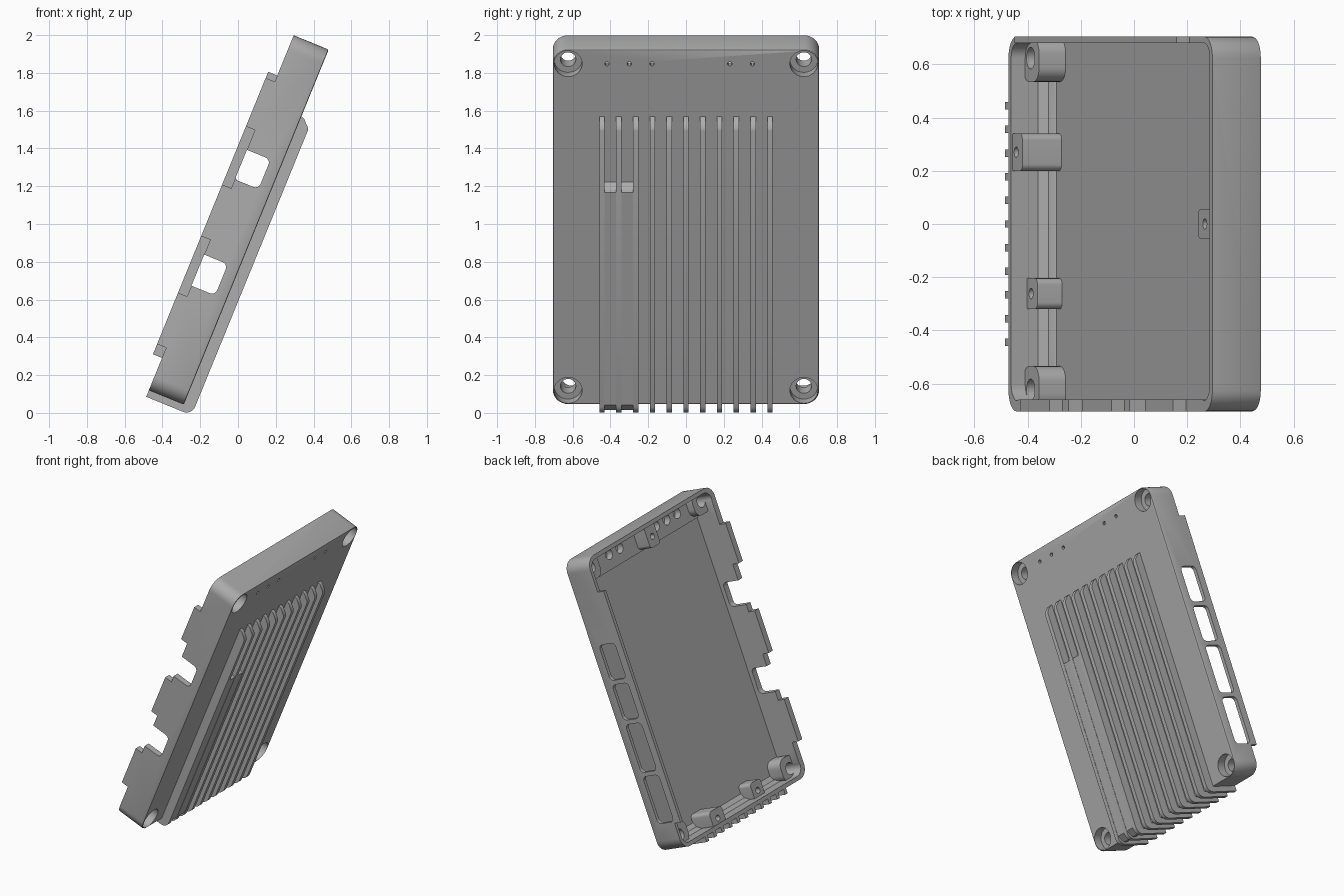
import bpy, bmesh, math
from mathutils import Matrix

if "Cube" in bpy.data.objects:
    bpy.data.objects.remove(bpy.data.objects["Cube"])

# One plain grey material
grey = bpy.data.materials.new("grey_plastic")
grey.use_nodes = True
COLOUR = (0.42, 0.42, 0.42, 1)
grey.diffuse_color = COLOUR
grey.node_tree.nodes["Principled BSDF"].inputs["Base Color"].default_value = COLOUR

# Local frame: x = depth (0 is the finned face), y = width, z = length
TILT = Matrix.Translation((-0.287, 0, 0.044)) @ Matrix.Rotation(math.radians(22.2), 4, 'Y')
HALF, LENGTH, RIM, LIP = 0.705, 2.03, -0.2, -0.252
parts = []


def rounded(a0, a1, b0, b1, r, steps=8):
    """Outline of a rounded rectangle."""
    if r == 0:
        return [(a0, b0), (a1, b0), (a1, b1), (a0, b1)]
    pts = []
    corners = [(a1 - r, b1 - r), (a0 + r, b1 - r), (a0 + r, b0 + r), (a1 - r, b0 + r)]
    for k, (ca, cb) in enumerate(corners):
        for i in range(steps + 1):
            t = math.pi / 2 * (k + i / steps)
            pts.append((ca + r * math.cos(t), cb + r * math.sin(t)))
    return pts


def disc(y, z, r, n=24):
    return [(y + r * math.cos(2 * math.pi * i / n), z + r * math.sin(2 * math.pi * i / n))
            for i in range(n)]


def prism(name, outline, axis, lo, hi, bevel=0):
    """Extrude an outline along local x (points y,z) or local y (points x,z)."""
    bm = bmesh.new()
    place = (lambda p, d: (d, *p)) if axis == 'x' else (lambda p, d: (p[0], d, p[1]))
    low = [bm.verts.new(place(p, lo)) for p in outline]
    high = [bm.verts.new(place(p, hi)) for p in outline]
    bm.faces.new(low[::-1])
    cap = bm.faces.new(high)
    n = len(outline)
    for i in range(n):
        j = (i + 1) % n
        bm.faces.new((low[i], low[j], high[j], high[i]))
    bmesh.ops.recalc_face_normals(bm, faces=bm.faces)
    if bevel:
        bmesh.ops.bevel(bm, geom=list(cap.edges), offset=bevel, segments=2,
                        profile=0.5, affect='EDGES')
    mesh = bpy.data.meshes.new(name)
    bm.to_mesh(mesh)
    bm.free()
    mesh.materials.append(grey)
    ob = bpy.data.objects.new(name, mesh)
    bpy.context.collection.objects.link(ob)
    return ob


def combine(target, tool, operation):
    """Apply a boolean and discard the tool."""
    mod = target.modifiers.new("boolean", 'BOOLEAN')
    mod.operation, mod.object, mod.solver = operation, tool, 'EXACT'
    bpy.context.view_layer.objects.active = target
    bpy.ops.object.modifier_apply(modifier=mod.name)
    bpy.data.objects.remove(tool)


def cut(outline, axis, lo, hi):
    combine(case, prism("cutter", outline, axis, lo, hi), 'DIFFERENCE')


def add(outline, axis, lo, hi):
    combine(case, prism("boss", outline, axis, lo, hi), 'UNION')


# Tray with rounded corners, hollowed from the open side
case = prism("case", rounded(-HALF, HALF, 0, LENGTH, 0.08), 'x', LIP, 0, bevel=0.008)
parts.append(case)
cut(rounded(-0.66, 0.68, 0.027, 2.003, 0.055), 'x', -0.4, -0.035)

# Trim the rim, leaving a long lip on one side and three tabs on the other
cut(rounded(-0.6, 0.6, -0.1, 2.2, 0), 'x', -0.4, RIM)
for z0, z1 in ((-0.1, 0.185), (1.8, 2.2)):
    cut(rounded(0.5, 0.9, z0, z1, 0), 'x', -0.4, RIM)
for z0, z1 in ((-0.1, 0.243), (0.537, 0.861), (1.155, 1.488), (1.765, 2.2)):
    cut(rounded(-0.9, -0.5, z0, z1, 0), 'x', -0.4, RIM)

# Open notches in the tabbed wall, port slots in the lipped wall
for z0, z1 in ((0.598, 0.776), (1.206, 1.375)):
    cut(rounded(-0.4, -0.065, z0, z1, 0.03), 'y', -0.9, -0.6)
for z0, z1 in ((0.197, 0.526), (0.555, 0.89), (0.92, 1.168), (1.198, 1.446)):
    cut(rounded(-0.2, -0.065, z0, z1, 0.03), 'y', 0.6, 0.9)

# Sloped fillet along the bottom wall, indicator ledge along the top wall
add([(-0.02, 0.015), (-0.02, 0.085), (-0.04, 0.07), (-0.055, 0.045), (-0.09, 0.03),
     (-0.1, 0.015)], 'y', -0.62, 0.62)
add(rounded(-0.61, 0.61, 1.85, 2.015, 0), 'x', -0.09, -0.02)

# Corner bosses with counterbored screw holes
SCREWS = [(s * 0.624, z) for s in (-1, 1) for z in (0.081, LENGTH - 0.081)]
for y, z in SCREWS:
    s = math.copysign(1, y)
    ends = sorted((s * 0.535, s * 0.695))
    base = 0.01 if z < 1 else LENGTH - 0.165
    add(rounded(*ends, base, base + 0.155, 0.055), 'x', -0.143, -0.015)
for y, z in SCREWS:
    cut(disc(y, z, 0.074, 32), 'x', -0.06, 0.1)
    cut(disc(y, z, 0.041), 'x', -0.3, -0.03)

# Inner mounting bosses with pilot holes
for y, half, z0, z1, top, hole in ((0.27, 0.07, 0.01, 0.125, -0.194, 0.062),
                                   (-0.262, 0.058, 0.01, 0.13, -0.135, 0.065),
                                   (0, 0.056, 1.862, 2.02, -0.19, 1.93)):
    add(rounded(y - half, y + half, z0, z1, 0.025), 'x', top, -0.018)
    cut(disc(y, hole, 0.02, 16), 'x', -0.3, top + 0.09)

# Indicator holes with wide sockets inside
for y in (-0.418, -0.3, -0.18, 0.232, 0.352):
    cut(disc(y, 1.948, 0.036), 'x', -0.15, -0.045)
    cut(disc(y, 1.948, 0.012, 12), 'x', -0.1, 0.1)

# Cooling fins that wrap around the bottom end
R = 0.05
bend = [(0.06 - R + R * math.sin(t), -0.037 + R - R * math.cos(t))
        for t in (math.pi / 16 * i for i in range(9))]
profile = [(RIM, -0.037)] + bend + [(0.06, 1.59), (0.055, 1.605), (0.02, 1.64), (0, 1.648),
                                    (-0.012, 1.648), (-0.012, 0.012), (RIM, 0.012)]
PITCH = 0.0889
for i in range(-5, 6):
    parts.append(prism(f"fin_{i + 6}", profile, 'y', i * PITCH - 0.014, i * PITCH + 0.014))

# Solid panels between the first three fins, with scooped upper ends
for i in (-5, -4):
    scoop = [(0.058, 1.235), (0.03, 1.242), (0.01, 1.255), (-0.005, 1.28)]
    panel = [(-0.005, -0.022), (0.02, -0.022), (0.058, 0.02)] + scoop
    parts.append(prism(f"fin_panel_{i + 6}", panel, 'y', i * PITCH + 0.01, (i + 1) * PITCH - 0.01))

# Tilt everything into place and smooth the curved faces
bpy.ops.object.select_all(action='DESELECT')
for ob in parts:
    ob.data.transform(TILT)
    ob.select_set(True)
bpy.context.view_layer.objects.active = case
bpy.ops.object.shade_smooth_by_angle(angle=math.radians(30))
